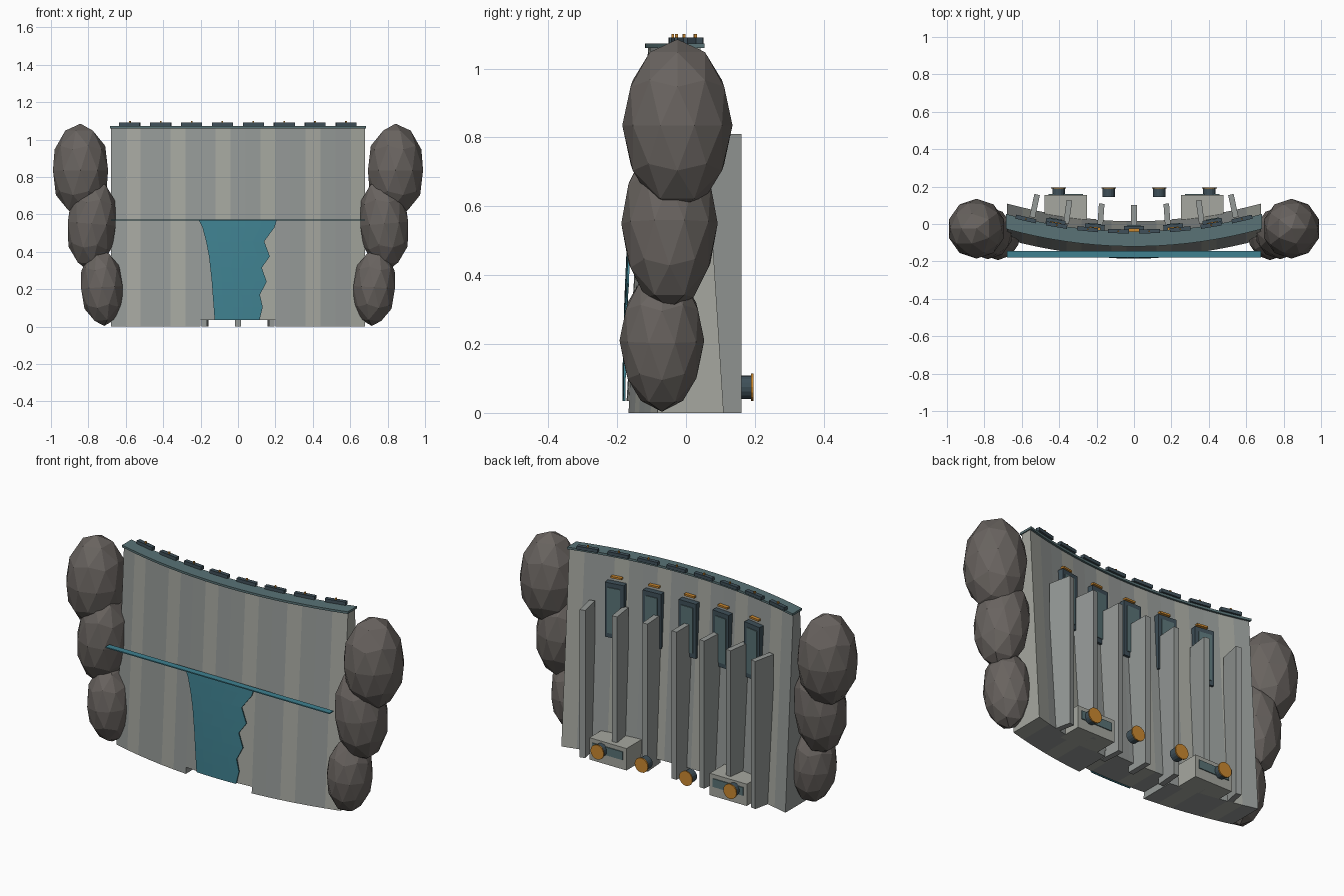
import bpy, bmesh, math
from mathutils import Matrix

if "Cube" in bpy.data.objects:
    bpy.data.objects.remove(bpy.data.objects["Cube"])


def mat(name, r, g, b):
    m = bpy.data.materials.new(name)
    m.diffuse_color = (r, g, b, 1)
    m.use_nodes = True
    m.node_tree.nodes["Principled BSDF"].inputs["Base Color"].default_value = m.diffuse_color
    return m


CONCRETE = mat("concrete", 0.30, 0.32, 0.31)
PALE = mat("pale_concrete", 0.38, 0.39, 0.35)
ROCK = mat("rock", 0.14, 0.125, 0.115)
WATER = mat("water", 0.05, 0.22, 0.28)
CREST = mat("crest_steel", 0.10, 0.17, 0.18)
DARK = mat("dark_steel", 0.05, 0.08, 0.10)
ORANGE = mat("orange", 0.60, 0.25, 0.03)


def arc(x):
    return 0.2 * x * x


def finish(name, bm, *mats):
    bmesh.ops.remove_doubles(bm, verts=bm.verts, dist=1e-5)
    bmesh.ops.recalc_face_normals(bm, faces=bm.faces)
    me = bpy.data.meshes.new(name)
    bm.to_mesh(me)
    bm.free()
    for m in mats:
        me.materials.append(m)
    ob = bpy.data.objects.new(name, me)
    bpy.context.collection.objects.link(ob)
    return ob


def box(name, loc, size, m, rot=0.0):
    bm = bmesh.new()
    bmesh.ops.create_cube(bm, size=1, matrix=Matrix.Diagonal((*size, 1)))
    ob = finish(name, bm, m)
    ob.location = loc
    ob.rotation_euler.z = rot
    return ob


def on_arc(name, x, y, z, size, m):
    """Box turned to follow the curve of the dam."""
    return box(name, (x, y + arc(x), z), size, m, math.atan(0.4 * x))


def cyl(name, loc, r, depth, m):
    bm = bmesh.new()
    bmesh.ops.create_cone(bm, cap_ends=True, segments=16, radius1=r, radius2=r, depth=depth,
                          matrix=Matrix.Rotation(math.pi / 2, 4, 'X'))
    ob = finish(name, bm, m)
    ob.location = loc
    return ob


def curved_slab(name, n, half, front, back, base, top, mats, pick):
    """Faceted arc wall; front/back give y at a height, base gives bottom z per segment."""
    bm = bmesh.new()
    xs = [-half + 2 * half * i / n for i in range(n + 1)]

    def face(pts, i):
        f = bm.faces.new([bm.verts.new(p) for p in pts])
        f.material_index = pick(i)

    def section(x, z0, z1):
        a = arc(x)
        return [(x, front(z0) + a, z0), (x, front(z1) + a, z1),
                (x, back(z1) + a, z1), (x, back(z0) + a, z0)]

    for i in range(n):
        p, q = section(xs[i], base(i), top), section(xs[i + 1], base(i), top)
        for k in range(4):
            j = (k + 1) % 4
            face([p[k], p[j], q[j], q[k]], i)
        if i and base(i) != base(i - 1):
            face(section(xs[i], *sorted((base(i - 1), base(i)))), i)
    face(section(xs[0], base(0), top), 0)
    face(section(xs[-1], base(n - 1), top), n - 1)
    return finish(name, bm, *mats)


# dam wall: 17 panels, every third one pale, raised over the outlet
curved_slab("dam_wall", 17, 0.68, lambda z: -0.175 + 0.061 * z, lambda z: 0.017 - 0.064 * z,
            lambda i: 0.035 if 6 <= i <= 10 else 0.0, 1.06,
            (CONCRETE, PALE), lambda i: int(i % 3 == 1))
# crest walkway
curved_slab("crest_walkway", 17, 0.685, lambda z: -0.12, lambda z: -0.04,
            lambda i: 1.06, 1.072, (CREST,), lambda i: 0)

# crest hatches with little posts
for i in range(8):
    x = -0.578 + 0.165 * i
    on_arc("crest_hatch", x, -0.04, 1.081, (0.112, 0.022, 0.018), DARK)
    on_arc("crest_post", x, -0.04, 1.094, (0.008, 0.008, 0.012), ORANGE)

# buttresses on the back
for i in range(-3, 4):
    on_arc("buttress", i * 0.177, 0.04, 0.405, (0.03, 0.125, 0.81), CONCRETE)

# gates on the back
for i in range(-2, 3):
    x = i * 0.21
    on_arc("gate_frame", x, -0.03, 0.78, (0.105, 0.04, 0.30), DARK)
    on_arc("gate_panel", x, -0.01, 0.78, (0.07, 0.008, 0.25), CREST)
    on_arc("gate_bar", x, -0.035, 0.955, (0.06, 0.02, 0.01), ORANGE)

# power houses and outlet pipes
for s in (-1, 1):
    box("power_house", (s * 0.365, 0.09, 0.06), (0.225, 0.13, 0.12), PALE)
    box("power_house_window", (s * 0.365, 0.156, 0.075), (0.185, 0.008, 0.045), CREST)
    for x in (0.135, 0.403):
        cyl("outlet_pipe", (s * x, 0.168, 0.075), 0.034, 0.046, DARK)
        cyl("outlet_cap", (s * x, 0.192, 0.075), 0.04, 0.007, ORANGE)

# reservoir surface strip
box("water_surface", (0, -0.161, 0.57), (1.36, 0.034, 0.006), WATER)

# falling water sheet: z, left x, right x
rows = [(0.57, -0.21, 0.207), (0.53, -0.19, 0.195), (0.455, -0.17, 0.14), (0.375, -0.155, 0.17),
        (0.315, -0.148, 0.127), (0.24, -0.14, 0.153), (0.17, -0.135, 0.117),
        (0.105, -0.13, 0.132), (0.035, -0.125, 0.115)]
bm = bmesh.new()
grid = []
for z, l, r in rows:
    line = []
    for k in range(6):
        x = l + (r - l) * k / 5
        line.append(bm.verts.new((x, -0.182 + 0.018 * (z / 0.57) ** 2 + arc(x), z)))
    grid.append(line)
for a, b in zip(grid, grid[1:]):
    for k in range(5):
        bm.faces.new((a[k], b[k], b[k + 1], a[k + 1]))
sheet = finish("falling_water", bm, WATER)
sol = sheet.modifiers.new("thickness", 'SOLIDIFY')
sol.thickness = 0.006
sol.offset = 0

# rock abutments, mirrored: centre, radii, tilt
for c, r, t in [((0.842, -0.025, 0.835), (0.155, 0.16, 0.25), 0.0),
                ((0.782, -0.048, 0.55), (0.135, 0.14, 0.25), -0.08),
                ((0.728, -0.07, 0.21), (0.117, 0.123, 0.207), 0.06)]:
    for s in (-1, 1):
        bm = bmesh.new()
        bmesh.ops.create_icosphere(bm, subdivisions=2, radius=1, matrix=Matrix.Diagonal((*r, 1)))
        bmesh.ops.rotate(bm, verts=bm.verts, matrix=Matrix.Rotation(t, 3, 'Y'))
        bmesh.ops.translate(bm, verts=bm.verts, vec=c)
        for v in bm.verts:
            v.co.x *= s
        finish("abutment_rock", bm, ROCK)
